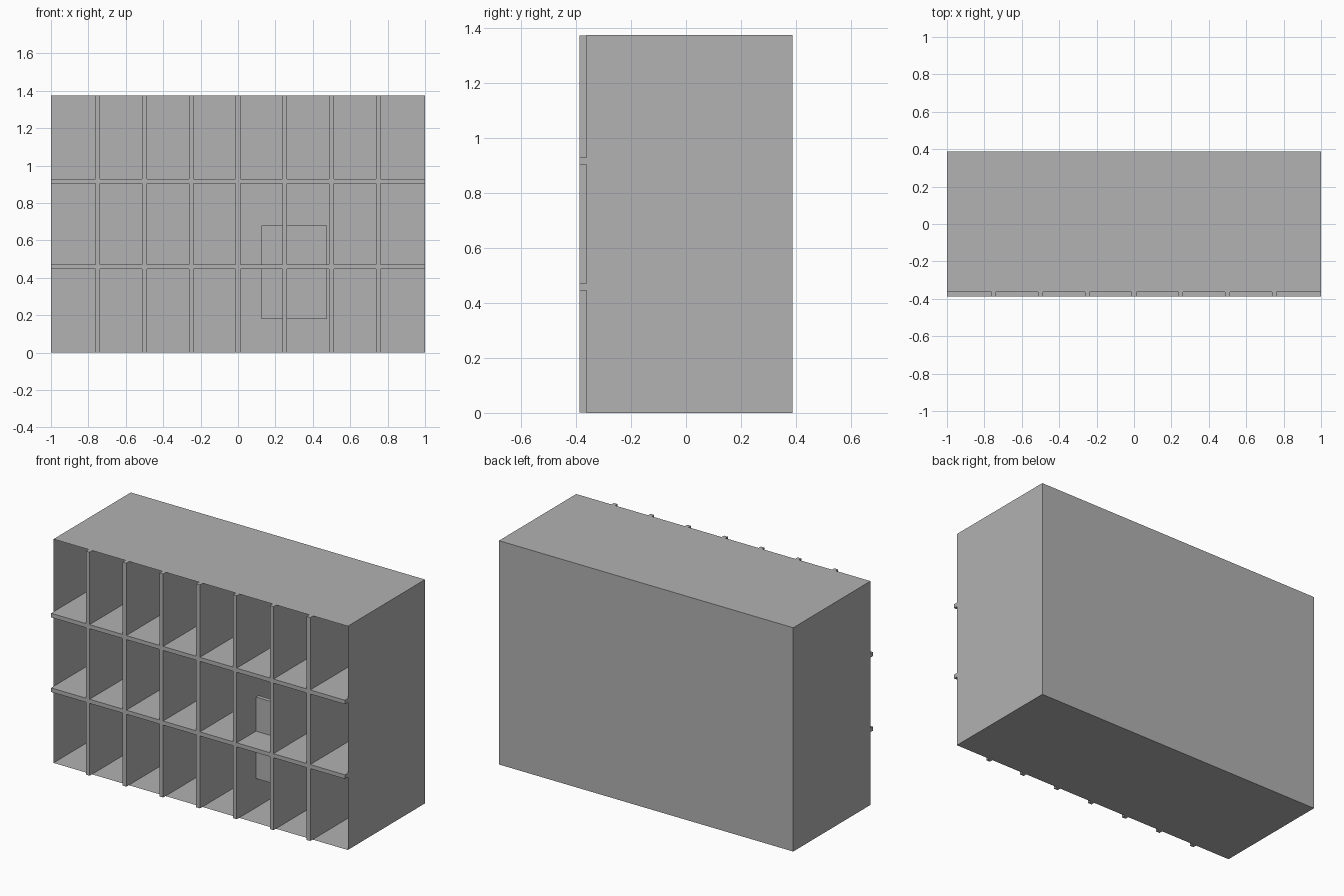
import bpy, bmesh

if "Cube" in bpy.data.objects:
    bpy.data.objects.remove(bpy.data.objects["Cube"])

W, H = 2.0, 1.375
BACK, RIM, LIP = 0.3875, -0.3625, -0.3875   # back wall, case opening, divider fronts
T = 0.025                                    # board thickness

grey = bpy.data.materials.new("grey")
grey.diffuse_color = (0.445, 0.445, 0.445, 1)
grey.use_nodes = True
grey.node_tree.nodes["Principled BSDF"].inputs["Base Color"].default_value = grey.diffuse_color


def box(name, x, y, z, open_front=False):
    """Box from (min, max) ranges, optionally without its front face."""
    bm = bmesh.new()
    bmesh.ops.create_cube(bm, size=1)
    for v in bm.verts:
        v.co = [r[0] if c < 0 else r[1] for c, r in zip(v.co, (x, y, z))]
    if open_front:
        bm.normal_update()
        front = [f for f in bm.faces if f.normal.y < -0.5]
        bmesh.ops.delete(bm, geom=front, context='FACES_ONLY')
    mesh = bpy.data.meshes.new(name)
    bm.to_mesh(mesh)
    bm.free()
    mesh.materials.append(grey)
    ob = bpy.data.objects.new(name, mesh)
    bpy.context.collection.objects.link(ob)
    return ob


# Thin open-fronted case
box("case", (-W / 2, W / 2), (RIM, BACK), (0, H), open_front=True)

# Upright dividers, standing slightly proud of the case
for i in range(1, 8):
    x = -W / 2 + i * W / 8
    box(f"divider_{i}", (x - T / 2, x + T / 2), (LIP, BACK - 0.002), (0.001, H - 0.001))

# Horizontal shelves
for i in (1, 2):
    z = H * i / 3
    box(f"shelf_{i}", (-W / 2 + 0.001, W / 2 - 0.001), (LIP, BACK - 0.002), (z - T / 2, z + T / 2))

# Upright panel set inside the compartments
box("inner_panel", (0.125, 0.475), (-0.20, -0.175), (0.18, 0.68))
